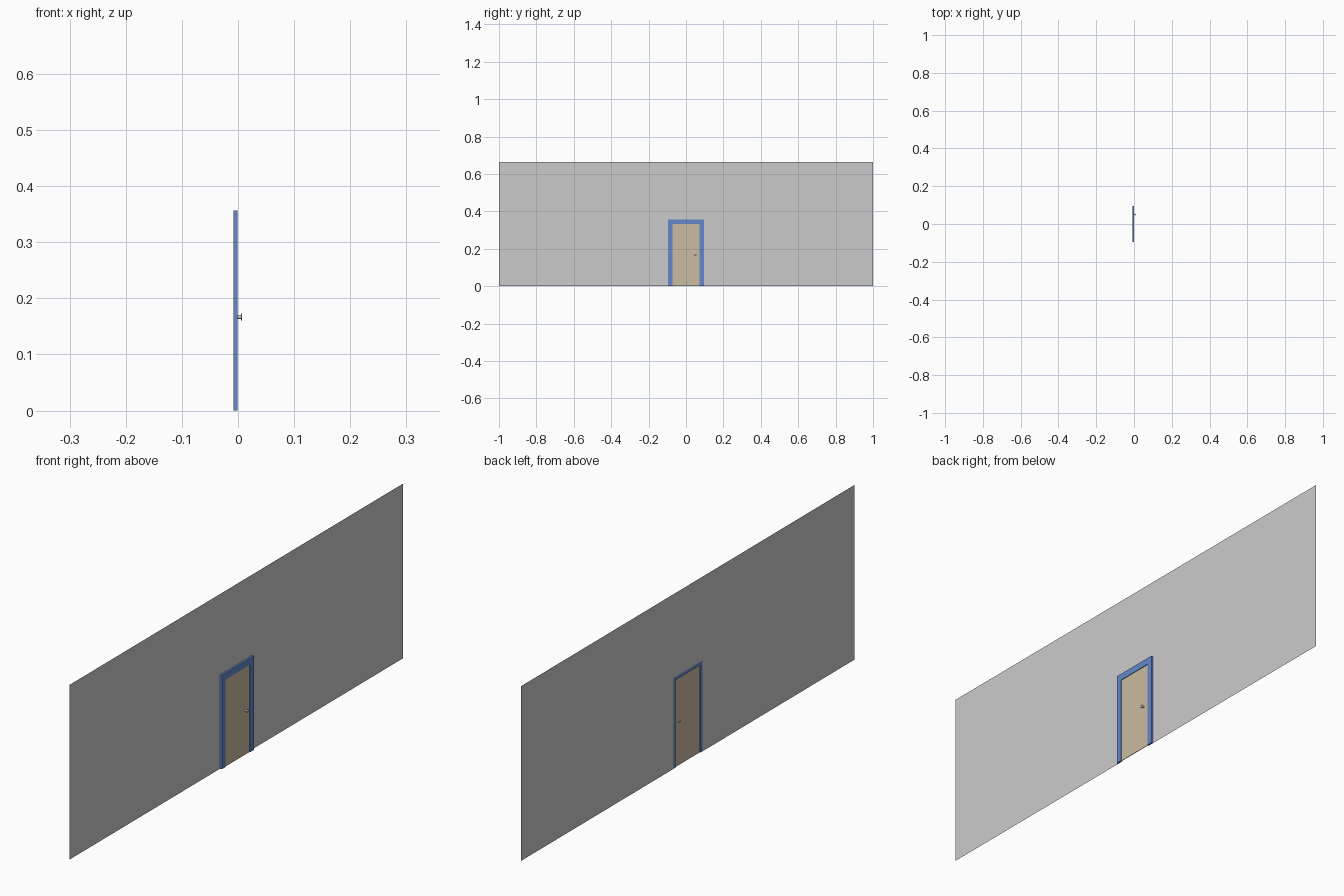
import bpy, bmesh, math
from mathutils import Matrix

if "Cube" in bpy.data.objects:
    bpy.data.objects.remove(bpy.data.objects["Cube"])

def material(name, rgb):
    m = bpy.data.materials.new(name)
    m.diffuse_color = (*rgb, 1)
    m.use_nodes = True
    m.node_tree.nodes["Principled BSDF"].inputs["Base Color"].default_value = m.diffuse_color
    return m

def arch(y_out, z_out, y_in, z_in):
    """Upside-down U outline in the YZ plane."""
    return [(-y_out, 0), (-y_out, z_out), (y_out, z_out), (y_out, 0),
            (y_in, 0), (y_in, z_in), (-y_in, z_in), (-y_in, 0)]

def finish(name, bm, mat=None):
    bmesh.ops.recalc_face_normals(bm, faces=bm.faces)
    me = bpy.data.meshes.new(name)
    bm.to_mesh(me)
    bm.free()
    ob = bpy.data.objects.new(name, me)
    bpy.context.collection.objects.link(ob)
    if mat:
        me.materials.append(mat)
    return ob

def panel(name, outline, x, depth=0, mat=None):
    """Flat outline at x, extruded along +x when depth is given."""
    bm = bmesh.new()
    face = bm.faces.new([bm.verts.new((x, y, z)) for y, z in outline])
    if depth:
        ext = bmesh.ops.extrude_face_region(bm, geom=[face], use_keep_orig=True)
        verts = [g for g in ext["geom"] if isinstance(g, bmesh.types.BMVert)]
        bmesh.ops.translate(bm, verts=verts, vec=(depth, 0, 0))
    return finish(name, bm, mat)

def knob(name, profile):
    """Turned handle: (x, radius) rings around the X axis."""
    bm = bmesh.new()
    n, rings = 12, []
    for x, r in profile:
        rings.append([bm.verts.new((x, 0.05 + r * math.cos(i * math.tau / n),
                                    0.167 + r * math.sin(i * math.tau / n))) for i in range(n)])
    for a, b in zip(rings, rings[1:]):
        for i in range(n):
            j = (i + 1) % n
            bm.faces.new((a[i], a[j], b[j], b[i]))
    bm.faces.new(rings[0])
    bm.faces.new(rings[-1])
    return finish(name, bm)

blue = material("frame_blue", (0.13, 0.25, 0.60))
tan = material("door_tan", (0.60, 0.50, 0.36))

# Wall sheet with the doorway left open
panel("wall", arch(1.0, 0.663, 0.087, 0.345), -0.008)

# Raised door casing
panel("door_frame", arch(0.096, 0.357, 0.073, 0.332), -0.0078, 0.0073, blue)

# Door leaf set inside the casing
panel("door", [(-0.073, 0), (-0.073, 0.332), (0.073, 0.332), (0.073, 0)], -0.005, 0.002, tan)

# Handle: stem and cap in front, small knob behind
knob("front_handle", [(-0.003, 0.0035), (0.005, 0.0035), (0.005, 0.0062), (0.0075, 0.0062)])
knob("back_handle", [(-0.005, 0.003), (-0.0065, 0.003), (-0.0065, 0.005), (-0.008, 0.005)])
